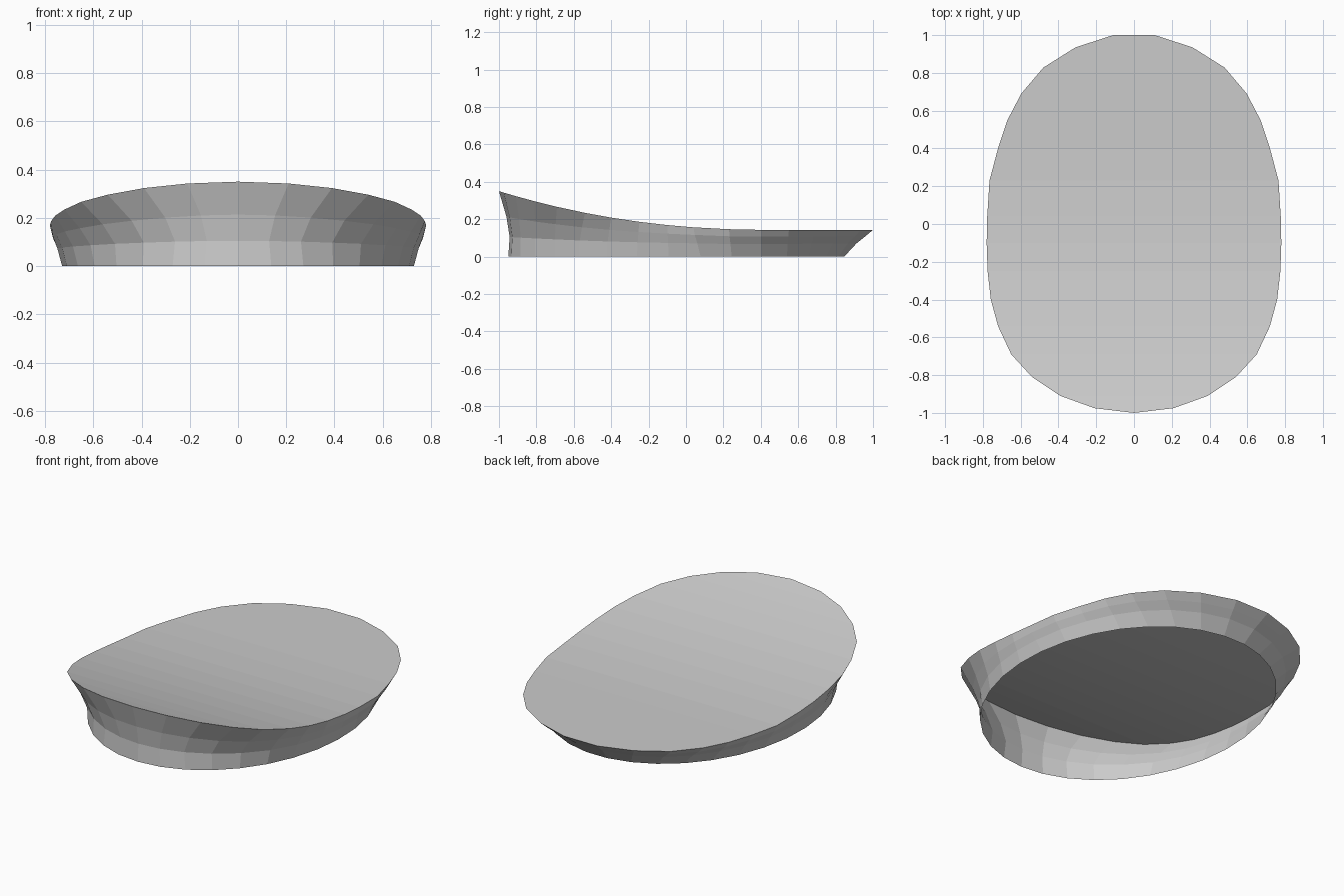
import bpy, bmesh, math

if "Cube" in bpy.data.objects:
    bpy.data.objects.remove(bpy.data.objects["Cube"])

# Right half of the upper rim, front centre to back
RIM = [(0, -1), (.21, -.975), (.39, -.91), (.54, -.81), (.65, -.69), (.72, -.54),
       (.758, -.4), (.775, -.25), (.78, -.1), (.777, .04), (.765, .23), (.72, .4),
       (.67, .55), (.597, .69), (.48, .828), (.31, .935), (.11, 1)]
N = 2 * len(RIM) - 1


def lid_height(y):
    return .143 + .207 * (max(0, .45 - y) / 1.45) ** 2.15


def blend(t, front, side, back):
    # Value varying from front (t=0) through the side to the back (t=1)
    if t < .5:
        return front + (side - front) * t * 2
    return side + (back - side) * (t - .5) * 2


bm = bmesh.new()
rim = RIM + [(-x, y) for x, y in reversed(RIM[1:])]
rings = [[], [], [], []]
for i, (tx, ty) in enumerate(rim):
    a = 2 * math.pi * i / N
    bx, by = .73 * math.sin(a), -.05 - .9 * math.cos(a)
    t = (ty + 1) / 2
    steps = [(0, 0),
             (blend(t, -.14, .45, .43), blend(t, .3, .45, .5)),
             (blend(t, .2, .82, .72), blend(t, .61, .74, .75)),
             (1, 1)]
    for ring, (h, v) in zip(rings, steps):
        ring.append(bm.verts.new((bx + (tx - bx) * h, by + (ty - by) * h,
                                  lid_height(ty) * v)))

# Flared wall, open underneath
for low, high in zip(rings, rings[1:]):
    for i in range(N):
        j = (i + 1) % N
        bm.faces.new((low[i], low[j], high[j], high[i]))

# Curved lid made of strips across the width
top = rings[3]
bm.faces.new((top[0], top[1], top[-1]))
for i in range(1, len(RIM) - 1):
    bm.faces.new((top[i], top[i + 1], top[-i - 1], top[-i]))

mesh = bpy.data.meshes.new("sloped_oval_shell")
bm.to_mesh(mesh)
bm.free()
shell = bpy.data.objects.new("sloped_oval_shell", mesh)
bpy.context.collection.objects.link(shell)
